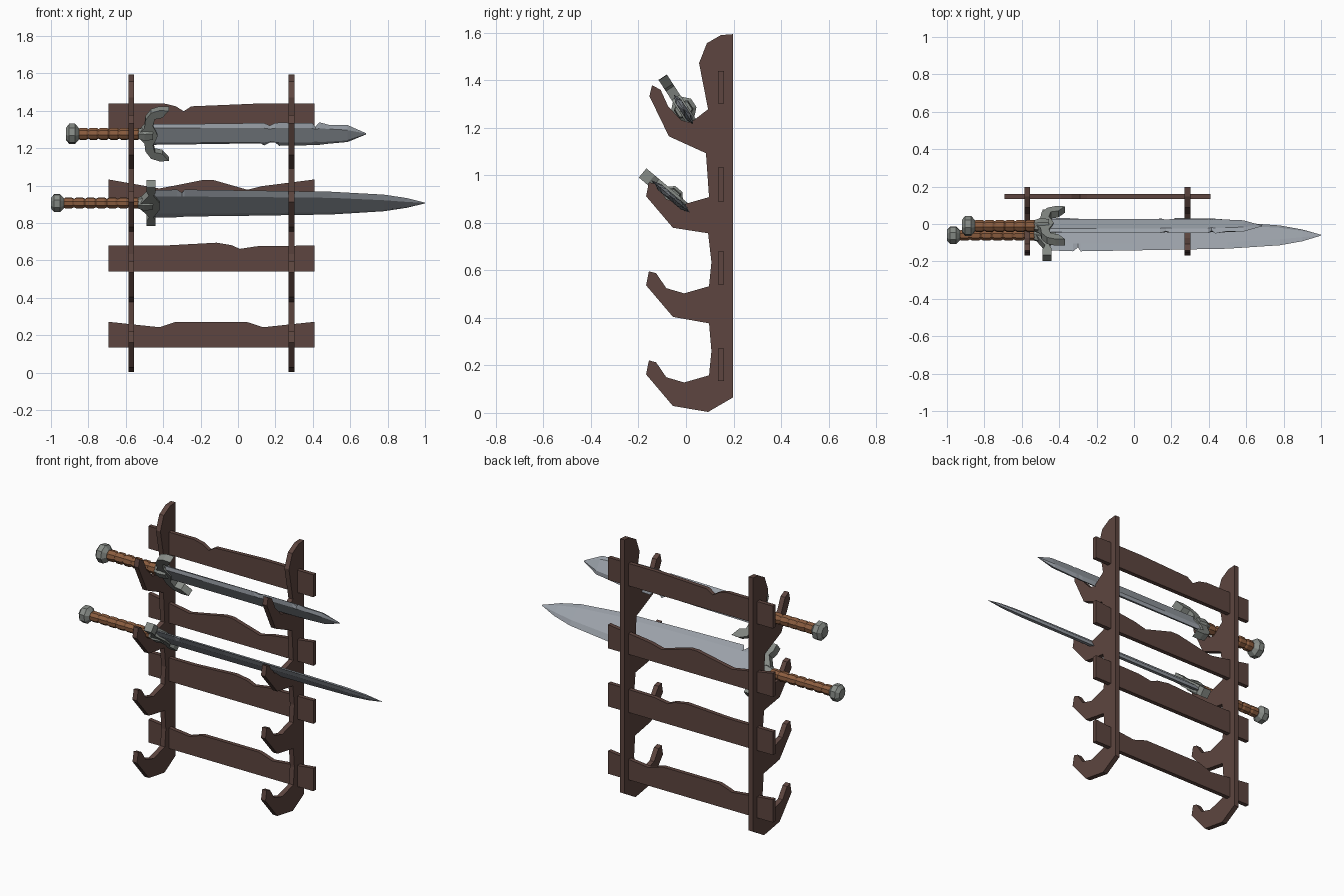
import bpy, bmesh
from math import radians, sin, cos, pi

if "Cube" in bpy.data.objects:
    bpy.data.objects.remove(bpy.data.objects["Cube"])

def material(name, r, g, b):
    m = bpy.data.materials.new(name)
    m.diffuse_color = (r, g, b, 1)
    m.use_nodes = True
    m.node_tree.nodes["Principled BSDF"].inputs["Base Color"].default_value = m.diffuse_color
    return m

WOOD = material("dark_wood", 0.11, 0.06, 0.05)
STEEL = material("steel", 0.33, 0.36, 0.40)
IRON = material("iron", 0.24, 0.26, 0.24)
LEATHER = material("leather", 0.26, 0.11, 0.05)

def make(name, verts, faces, mat):
    me = bpy.data.meshes.new(name)
    bm = bmesh.new()
    vs = [bm.verts.new(v) for v in verts]
    for f in faces:
        bm.faces.new([vs[i] for i in f])
    bmesh.ops.recalc_face_normals(bm, faces=bm.faces)
    bm.to_mesh(me)
    bm.free()
    me.materials.append(mat)
    ob = bpy.data.objects.new(name, me)
    bpy.context.collection.objects.link(ob)
    return ob

def skin(name, rings, mat):
    """Join equal-length rings into a closed, capped solid."""
    n = len(rings[0])
    verts = [p for r in rings for p in r]
    faces = [list(range(n)), list(range(len(verts) - n, len(verts)))]
    for k in range(len(rings) - 1):
        for i in range(n):
            j = (i + 1) % n
            faces.append([k * n + i, k * n + j, (k + 1) * n + j, (k + 1) * n + i])
    return make(name, verts, faces, mat)

def slab_xz(name, pts, y0, y1, mat):
    return skin(name, [[(x, y, z) for x, z in pts] for y in (y0, y1)], mat)

def lathe_x(name, prof, sides, mat):
    return skin(name, [[(x, r * cos(2 * pi * (i + .5) / sides), r * sin(2 * pi * (i + .5) / sides))
                        for i in range(sides)] for x, r in prof], mat)

# uprights: curved top, one steep hook, then three repeated hooks
profile = [(.198, 1.594), (.147, 1.59), (.088, 1.556), (.055, 1.472), (.093, 1.278),
           (.02, 1.222), (-.02, 1.232), (-.075, 1.29), (-.107, 1.36), (-.143, 1.379),
           (-.154, 1.333), (-.072, 1.164), (.084, 1.093)]
hook = [(.097, .158), (-.008, .128), (-.083, .15), (-.126, .213), (-.156, .221),
        (-.168, .162), (-.055, .029)]
for dz, low in ((.75, (.093, .756)), (.375, (.097, .377)), (0, (.093, .004))):
    if dz < .7:
        profile.append((.107, .26 + dz))
    profile += [(y, z + dz) for y, z in hook] + [low]
profile.append((.198, .065))
for side, x in (("left", -.571), ("right", .286)):
    skin(side + "_upright", [[(x + d, y, z) for y, z in profile] for d in (-.015, .015)], WOOD)

# cross slats with worn top edges
slats = [
    (1.303, [(-.692, 1.438), (-.39, 1.438), (-.334, 1.425), (-.29, 1.398), (-.25, 1.424), (.083, 1.438), (.408, 1.438)]),
    (.89, [(-.692, 1.033), (-.42, .985), (-.34, 1.0), (-.185, 1.031), (-.135, 1.031), (.05, .978), (.125, .997), (.408, 1.033)]),
    (.54, [(-.692, .68), (-.39, .68), (-.115, .695), (-.035, .682), (.01, .662), (.1, .676), (.408, .68)]),
    (.134, [(-.692, .272), (-.42, .243), (-.334, .272), (.045, .272), (.135, .243), (.408, .272)]),
]
for i, (bottom, top) in enumerate(slats):
    slab_xz(f"slat_{i + 1}", top + [(.408, bottom), (-.692, bottom)], .135, .16, WOOD)

# swords are built along x, blade width in z, then tilted onto the hooks
def blade(name, stations, t):
    rings = []
    for x, flat, up, down in stations:
        a, b = min(flat, up * .9), min(flat, down * .9)
        th = t * min(1, flat / .03)
        rings.append([(x, 0, up), (x, -th, a), (x, -th, -b), (x, 0, -down), (x, th, -b), (x, th, a)])
    return skin(name, rings, STEEL)

def sword(tag, stations, half_guard, thick, x_pommel, pommel_r, beads, grip_r, angle, y, z):
    parts = [blade(tag + "_blade", stations, .014)]
    # crossguard, mirrored about the sword axis
    outline = half_guard + [(gx, -gz) for gx, gz in reversed(half_guard) if gz > 0]
    parts.append(slab_xz(tag + "_guard", outline, -thick / 2, thick / 2, IRON))
    parts.append(lathe_x(tag + "_collar", [(-.535, .03), (-.5, .042), (-.455, .036)], 6, IRON))
    # faceted pommel
    w = .07
    parts.append(lathe_x(tag + "_pommel", [(x_pommel, pommel_r * .6), (x_pommel + w * .25, pommel_r),
                 (x_pommel + w * .7, pommel_r), (x_pommel + w, pommel_r * .55)], 8, IRON))
    # wrapped grip
    x0 = x_pommel + w - .005
    step = (-.525 - x0) / beads
    prof = []
    for i in range(beads):
        a = x0 + i * step
        prof += [(a + .001, grip_r * .8), (a + step * .2, grip_r), (a + step * .8, grip_r), (a + step - .001, grip_r * .8)]
    parts.append(lathe_x(tag + "_grip", prof, 8, LEATHER))
    for p in parts:
        p.rotation_euler = (radians(angle), 0, 0)
        p.location = (0, y, z)

# upper sword: chipped short blade, crescent guard
sword("upper_sword",
      [(-.47, .045, .062, .07), (-.2, .045, .064, .066), (.12, .045, .069, .06), (.14, .045, .069, .074),
       (.17, .04, .052, .056), (.2, .045, .07, .056), (.22, .045, .071, .076), (.395, .045, .07, .072),
       (.415, .038, .046, .07), (.435, .044, .074, .07), (.49, .04, .056, .062),
       (.585, .033, .056, .052), (.685, .002, .004, .004)],
      [(-.54, 0), (-.5, .05), (-.495, .1), (-.465, .145), (-.42, .162), (-.37, .16), (-.405, .115),
       (-.445, .105), (-.455, .06), (-.44, .03), (-.43, 0)],
      .042, -.92, .055, 6, .033, 33, -.01, 1.277)

# lower sword: long blade with one notch, straight guard
sword("lower_sword",
      [(-.47, .07, .105, .122), (-.325, .07, .112, .118), (-.3, .07, .085, .116), (-.285, .07, .112, .112),
       (0, .068, .106, .107), (.5, .06, .094, .095), (.78, .04, .07, .068), (.9, .022, .042, .04),
       (1.0, .002, .003, .003)],
      [(-.535, 0), (-.475, .09), (-.49, .12), (-.49, .16), (-.44, .16), (-.44, .115), (-.452, .09),
       (-.42, .03), (-.42, 0)],
      .05, -1.0, .05, 7, .03, 50, -.06, .907)
